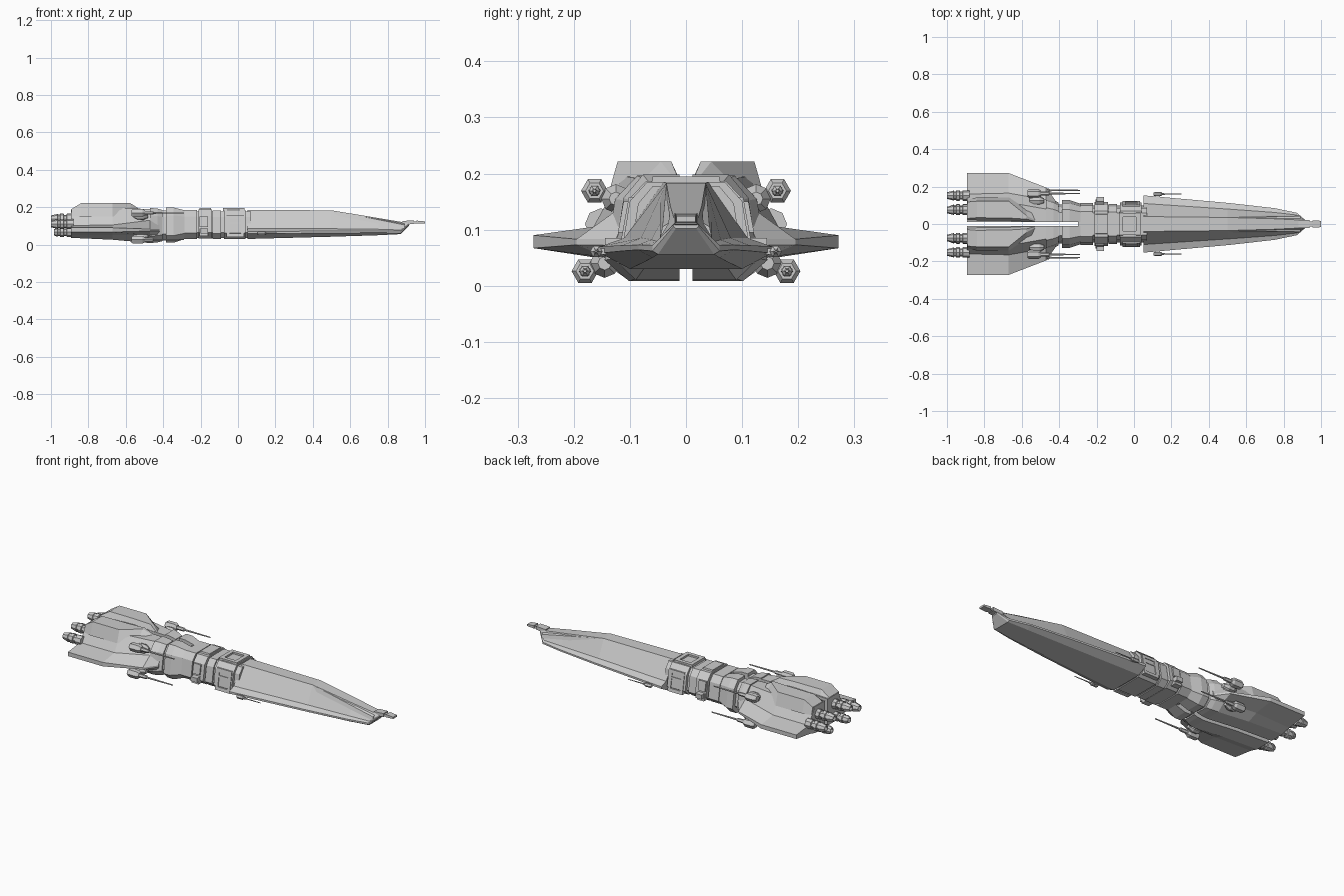
import bpy, bmesh, math
from mathutils import Matrix, Vector


def loft(name, sections):
    """Skin closed (y, z) loops placed along x; flat caps at both ends."""
    bm = bmesh.new()
    rings = [[bm.verts.new((x, y, z)) for y, z in pts] for x, pts in sections]
    n = len(rings[0])
    for a, b in zip(rings, rings[1:]):
        for i in range(n):
            j = (i + 1) % n
            bm.faces.new((a[i], a[j], b[j], b[i]))
    bm.faces.new(rings[0])
    bm.faces.new(rings[-1])
    bmesh.ops.recalc_face_normals(bm, faces=bm.faces)
    mesh = bpy.data.meshes.new(name)
    bm.to_mesh(mesh)
    bm.free()
    ob = bpy.data.objects.new(name, mesh)
    bpy.context.collection.objects.link(ob)
    return ob


def sym(name, sections):
    """Loft of a half profile closed by its own mirror image."""
    return loft(name, [(x, p + [(-y, z) for y, z in reversed(p)]) for x, p in sections])


def pair(name, sections):
    """The same loft on the left and the right."""
    for side, s in (("left", 1), ("right", -1)):
        loft(side + "_" + name, [(x, [(y * s, z) for y, z in p]) for x, p in sections])


def rect(y0, y1, z0, z1):
    return [(y0, z0), (y1, z0), (y1, z1), (y0, z1)]


def ring(y, z, r, n=6):
    return [(y + r * math.cos(2 * math.pi * i / n), z + r * math.sin(2 * math.pi * i / n))
            for i in range(n)]


def turned(name, y, z, stations, n=6):
    """Stepped round part along x, from (x, radius) stations."""
    pair(name, [(x, ring(y, z, r, n)) for x, r in stations])


def hull(w, z0, z1):
    """Half cross-section of the mid body."""
    h = z1 - z0
    return [(w * .6, z1), (w * .87, z1 - .22 * h), (w, z0 + .2 * h), (w * .7, z0)]


def split(w, z0, z1):
    """Same cross-section, closed at the centre slot."""
    return [(.012, z1)] + hull(w, z0, z1) + [(.012, z0)]


# Bow hull
sym("bow_hull", [
    (.05, [(.04, .185), (.11, .085), (.153, .07), (.153, .058), (.10, .03)]),
    (.50, [(.035, .183), (.08, .085), (.113, .072), (.113, .062), (.075, .042)]),
    (.75, [(.028, .142), (.062, .082), (.085, .073), (.085, .064), (.06, .05)]),
    (.87, [(.022, .122), (.048, .078), (.06, .072), (.06, .062), (.05, .056)]),
    (.915, [(.018, .115), (.02, .112), (.022, .109), (.022, .106), (.018, .102)])])
# Raised cheeks beside the nose slope
pair("nose_cheek", [
    (.50, [(.028, .182), (.035, .183), (.045, .16)]),
    (.89, [(.030, .112), (.042, .105), (.046, .085)])])

# Nose probe
sym("probe_base", [(.88, [(.021, .126), (.021, .106)]), (.94, [(.02, .13), (.02, .11)])])
sym("probe_neck", [(.94, [(.014, .124), (.014, .112)]), (.965, [(.014, .124), (.014, .112)])])
sym("probe_tip", [(.955, [(.019, .128), (.019, .112)]), (1.0, [(.017, .124), (.017, .114)])])

# Mid body core and collars
sym("mid_core", [(-.30, hull(.098, .035, .178)), (.07, hull(.098, .035, .178))])
for name, x0, x1, w, z0, z1 in (
        ("front_collar", -.075, .04, .115, .03, .185),
        ("mid_collar", -.21, -.14, .118, .033, .187),
        ("spacer_collar", -.135, -.09, .108, .03, .182),
        ("rear_collar", -.285, -.22, .113, .03, .185)):
    sym(name, [(x0, hull(w, z0, z1)), (x1, hull(w, z0, z1))])


def side_plate(name, x0, x1, z0, z1, t=.012):
    """Plate lying on the tilted flank of the mid body."""
    y = lambda z: .121 - .18 * (z - .03)
    p = [(y(z0) - .02, z0), (y(z0) + t, z0), (y(z1) + t, z1), (y(z1) - .02, z1)]
    pair(name, [(x0, p), (x1, p)])


# Flank frames, with their inner panel
for name, x0, x1, z0, z1 in (("frame_front", .015, .032, .04, .158),
                             ("frame_rear", -.062, -.045, .04, .158),
                             ("frame_top", -.062, .032, .14, .158),
                             ("frame_bottom", -.062, .032, .04, .058),
                             ("frame_bar", -.045, .015, .112, .12)):
    side_plate(name, x0, x1, z0, z1, .004)
side_plate("aft_flank_plate_upper", -.205, -.16, .095, .15)
side_plate("aft_flank_plate_lower", -.205, -.16, .045, .085)
pair("flank_block", [(-.20, rect(.10, .144, .06, .085)), (-.16, rect(.10, .144, .06, .085))])

# Top plates and hatch frame
sym("aft_top_plate", [(-.205, [(.05, .195), (.055, .18)]), (-.145, [(.05, .195), (.055, .18)])])
for x0, x1 in ((-.08, -.058), (.012, .035)):
    sym("hatch_bar", [(x0, [(.055, .195), (.065, .18)]), (x1, [(.055, .195), (.065, .18)])])
pair("hatch_rail", [(-.08, rect(.038, .06, .18, .195)), (.035, rect(.038, .06, .18, .195))])

# Split neck rings joining the stern
pair("neck_core", [(-.48, split(.108, .022, .182)), (-.28, split(.10, .03, .18))])
pair("neck_cone", [(-.385, split(.128, .01, .198)), (-.345, split(.128, .01, .198)),
                   (-.285, split(.108, .03, .183))])
pair("neck_ring", [(-.47, split(.145, .008, .196)), (-.43, split(.13, .012, .192)),
                   (-.405, split(.115, .018, .185))])

# Stern halves with side wings
pair("stern", [
    (-.893, [(.012, .188), (.105, .188), (.16, .102), (.272, .09), (.272, .067), (.15, .05), (.10, .036), (.012, .036)]),
    (-.67, [(.012, .196), (.115, .196), (.165, .105), (.272, .09), (.272, .067), (.16, .05), (.10, .026), (.012, .026)]),
    (-.47, [(.012, .190), (.08, .190), (.13, .13), (.195, .083), (.195, .073), (.14, .05), (.10, .008), (.012, .008)]),
    (-.42, [(.012, .180), (.07, .180), (.105, .13), (.125, .083), (.125, .073), (.11, .05), (.08, .02), (.012, .02)])])
# Raised stern decks, bevelled at both ends
pair("stern_deck", [
    (-.89, [(.02, .185), (.03, .19), (.118, .19), (.13, .15)]),
    (-.84, [(.02, .19), (.034, .221), (.122, .221), (.142, .15)]),
    (-.67, [(.015, .19), (.032, .221), (.122, .221), (.142, .15)]),
    (-.575, [(.012, .19), (.026, .221), (.045, .221), (.10, .165)]),
    (-.53, [(.012, .185), (.014, .192), (.022, .192), (.07, .175)])])

# Engines, three on each side
for name, y, z, r, end in (("upper_engine", .075, .138, .028, -1.0),
                           ("outer_engine", .152, .110, .028, -1.0),
                           ("lower_engine", .08, .066, .026, -.985)):
    turned(name, y, z, [(-.88, r), (-.915, r), (-.917, r * .75), (-.93, r * .75), (-.932, r),
                        (-.95, r), (-.952, r * .8), (-.962, r * .8), (-.964, r * .95),
                        (end, r * .62), (end + .002, r * .45), (-.97, r * .4)], 8)

# Stern guns with barrels and mounts
for name, y, z, my, mz in (("upper_gun", .163, .169, .125, .155), ("lower_gun", .18, .026, .145, .04)):
    turned(name, y, z, [(-.57, .018), (-.56, .024), (-.51, .024), (-.498, .016), (-.498, .011),
                        (-.455, .010), (-.45, .005), (-.29, .003)])
    turned(name + "_mount", my, mz, [(-.56, .012), (-.535, .026), (-.505, .026), (-.48, .012)], 8)
    d = .009
    pair(name + "_arm", [(x, [(my, mz - d), (y, z - d), (y, z + d), (my, mz + d)]) for x in (-.55, -.51)])

# Small guns under the bow
turned("bow_gun", .16, .061, [(.105, .007), (.11, .011), (.145, .011), (.15, .006), (.17, .003), (.255, .002)])
pair("bow_gun_arm", [(.115, rect(.135, .16, .056, .066)), (.14, rect(.135, .16, .056, .066))])
